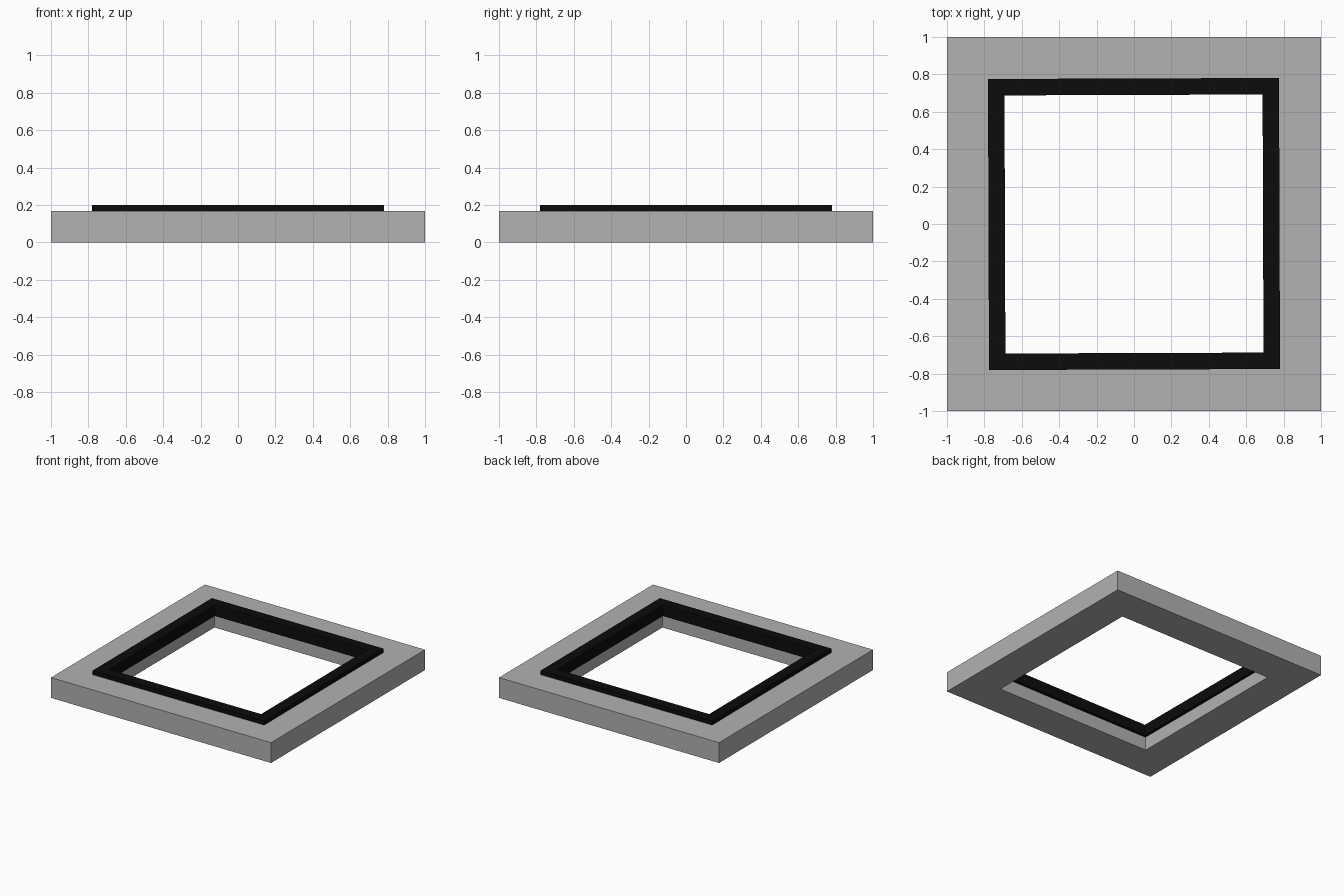
import bpy, bmesh, math

default = bpy.data.objects.get("Cube")
if default:
    bpy.data.objects.remove(default, do_unlink=True)


def make_material(name, rgb, roughness):
    mat = bpy.data.materials.new(name)
    mat.use_nodes = True
    colour = (*rgb, 1)
    mat.diffuse_color = colour
    bsdf = mat.node_tree.nodes["Principled BSDF"]
    bsdf.inputs["Base Color"].default_value = colour
    bsdf.inputs["Roughness"].default_value = roughness
    return mat


def square_frame(name, profile, mat):
    """Sweep a closed (half width, height) profile round a mitred square."""
    bm = bmesh.new()
    corners = [(1, 1), (-1, 1), (-1, -1), (1, -1)]
    rings = [[bm.verts.new((sx * r, sy * r, z)) for r, z in profile]
             for sx, sy in corners]
    n = len(profile)
    for i, ring in enumerate(rings):
        after = rings[(i + 1) % len(rings)]
        for j in range(n):
            k = (j + 1) % n
            bm.faces.new((ring[j], after[j], after[k], ring[k]))
    bmesh.ops.recalc_face_normals(bm, faces=bm.faces)
    mesh = bpy.data.meshes.new(name)
    bm.to_mesh(mesh)
    bm.free()
    mesh.materials.append(mat)
    obj = bpy.data.objects.new(name, mesh)
    bpy.context.collection.objects.link(obj)
    return obj


grey = make_material("concrete grey", (0.445, 0.445, 0.445), 0.8)
black = make_material("black rubber", (0.0035, 0.0035, 0.0035), 0.6)

base_top, rim_top, lip_bottom = 0.167, 0.2, 0.11
outer, hole = 1.0, 0.714
rim_outer, rim_inner = 0.778, 0.69

# Thick square slab with a square opening
square_frame("base_frame",
             [(hole, 0), (outer, 0), (outer, base_top), (hole, base_top)], grey)

# L-section rim: flange on the slab, lip hanging into the opening
rim = square_frame("rim_seal",
                   [(rim_inner, lip_bottom), (hole, lip_bottom),
                    (hole, base_top), (rim_outer, base_top),
                    (rim_outer, rim_top), (rim_inner, rim_top)], black)
rim.rotation_euler.z = math.radians(0.2)
